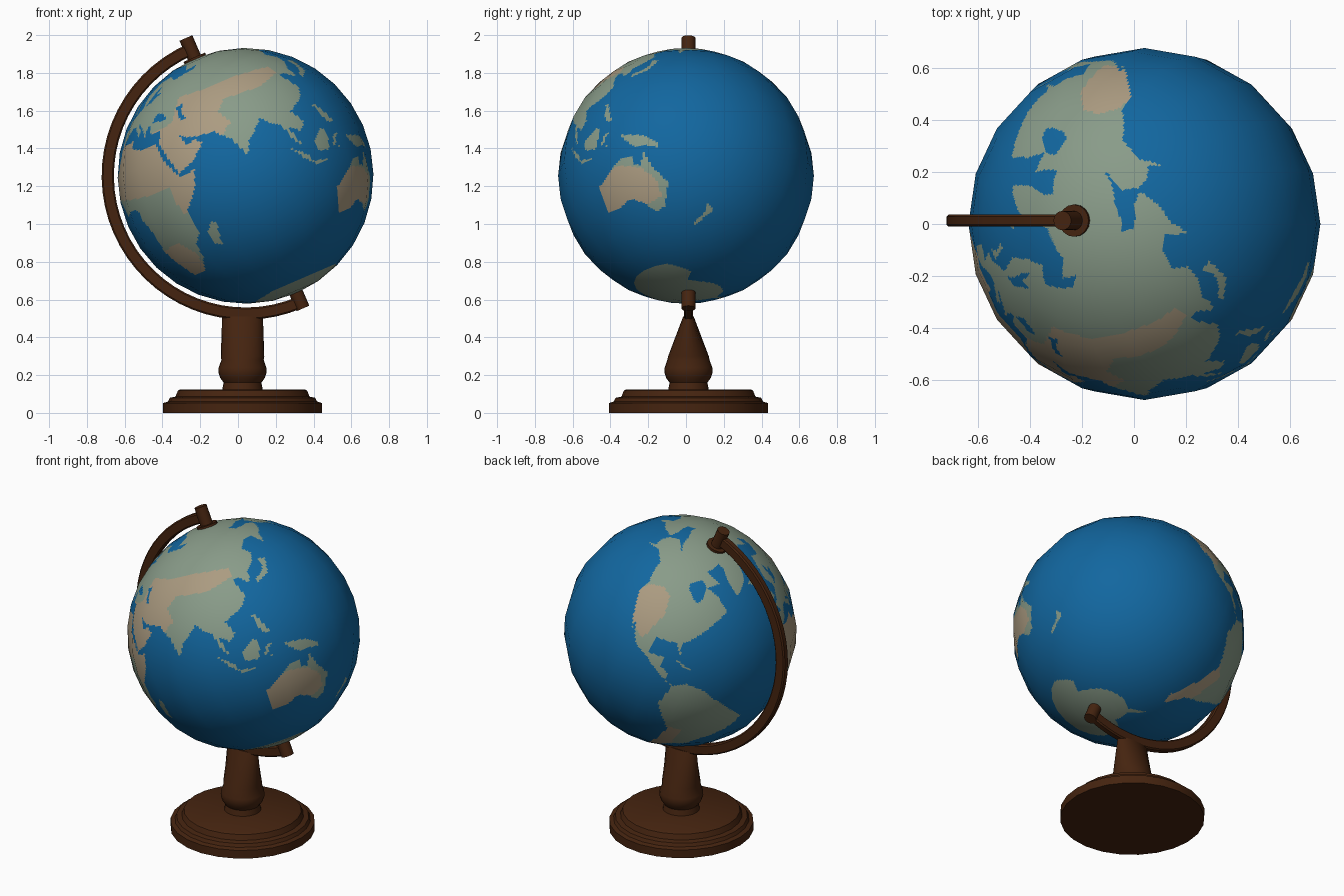
import bpy, bmesh, math
from mathutils import Matrix, Vector

cube = bpy.data.objects.get("Cube")
if cube:
    bpy.data.objects.remove(cube, do_unlink=True)

TILT = math.radians(23.4)
CENTRE = Vector((0.04, 0, 1.255))
RADIUS = 0.677
FRONT_LONGITUDE = 72
STAND_X, STAND_Y = 0.024, 0.013


def material(name, red, green, blue):
    mat = bpy.data.materials.new(name)
    mat.use_nodes = True
    mat.diffuse_color = (red, green, blue, 1)
    shader = next(n for n in mat.node_tree.nodes if n.type == "BSDF_PRINCIPLED")
    shader.inputs["Base Color"].default_value = (red, green, blue, 1)
    shader.inputs["Roughness"].default_value = 0.6
    return mat


ocean_blue = material("ocean_blue", 0.006, 0.135, 0.35)
land_green = material("land_green", 0.25, 0.33, 0.25)
desert_tan = material("desert_tan", 0.41, 0.33, 0.22)
dark_wood = material("dark_wood", 0.06, 0.0175, 0.005)


def add_object(name, bm, materials):
    mesh = bpy.data.meshes.new(name)
    bm.to_mesh(mesh)
    bm.free()
    for mat in materials:
        mesh.materials.append(mat)
    obj = bpy.data.objects.new(name, mesh)
    bpy.context.collection.objects.link(obj)
    return obj


def smooth(obj, degrees=35):
    bpy.ops.object.select_all(action="DESELECT")
    obj.select_set(True)
    bpy.context.view_layer.objects.active = obj
    bpy.ops.object.shade_smooth_by_angle(angle=math.radians(degrees))


def profile_edges(bm, points, closed=False):
    verts = [bm.verts.new(p) for p in points]
    edges = [bm.edges.new(pair) for pair in zip(verts, verts[1:])]
    if closed:
        edges.append(bm.edges.new((verts[-1], verts[0])))
    return verts + edges


def lathe(name, profile, squash=None):
    bm = bmesh.new()
    geom = profile_edges(bm, [(r, 0, z) for r, z in profile])
    bmesh.ops.spin(bm, geom=geom, cent=(0, 0, 0), axis=(0, 0, 1),
                   angle=math.tau, steps=24)
    bmesh.ops.remove_doubles(bm, verts=bm.verts, dist=0.0005)
    bmesh.ops.recalc_face_normals(bm, faces=bm.faces)
    if squash:
        for v in bm.verts:
            v.co.y *= squash(v.co.z)
    obj = add_object(name, bm, [dark_wood])
    obj.location = (STAND_X, STAND_Y, 0)
    smooth(obj)
    return obj


# Geography: outlines as (longitude, latitude)
regions = {"sea": [], "land": [], "dry": []}


def region(kind, *outline):
    lons, lats = zip(*outline)
    regions[kind].append((outline, min(lons), max(lons), min(lats), max(lats)))


def inside(kind, lon, lat):
    for outline, west, east, south, north in regions[kind]:
        if not (west <= lon <= east and south <= lat <= north):
            continue
        hit = False
        for (ax, ay), (bx, by) in zip(outline, outline[1:] + outline[:1]):
            if (ay > lat) != (by > lat) and lon < ax + (lat - ay) * (bx - ax) / (by - ay):
                hit = not hit
        if hit:
            return True
    return False


# Europe and western Asia
region("land", (-9, 43), (-9, 37), (-5, 36), (0, 39), (4, 43), (9, 44), (16, 38), (18, 40),
       (13, 45), (19, 42), (23, 36), (24, 41), (30, 41), (50, 40), (60, 50), (67, 69),
       (40, 66), (28, 71), (14, 68), (5, 61), (8, 58), (9, 54), (0, 49), (-4, 48), (-1, 44))
region("land", (27, 37), (36, 36), (35, 30), (43, 13), (52, 16), (59, 22), (56, 25), (51, 24),
       (48, 30), (51, 28), (57, 26), (67, 25), (72, 60), (55, 50), (45, 42), (27, 41))
# Southern and eastern Asia
region("land", (66, 25), (70, 21), (73, 18), (77, 8), (80, 14), (90, 22), (94, 17), (98, 15),
       (99, 8), (103, 2), (100, 13), (105, 9), (109, 12), (106, 19), (110, 21), (116, 23),
       (121, 28), (119, 35), (118, 39), (122, 39), (126, 34), (129, 37), (128, 41),
       (100, 50), (66, 45))
region("land", (55, 42), (100, 40), (128, 40), (135, 44), (140, 50), (136, 54), (143, 59),
       (155, 60), (157, 52), (163, 58), (180, 63), (189, 66), (180, 69), (158, 70),
       (150, 76), (104, 78), (70, 73), (66, 69), (50, 60))
# Africa and its island
region("land", (-6, 36), (10, 37), (11, 33), (20, 31), (32, 31), (37, 20), (43, 11), (51, 12),
       (48, 4), (40, -4), (40, -15), (35, -20), (33, -27), (27, -34), (18, -34), (12, -18),
       (13, -8), (9, 1), (9, 4), (4, 6), (-8, 4), (-17, 13), (-16, 24), (-10, 31))
region("land", (44, -17), (49, -12), (50, -16), (47, -25), (44, -23))
# The Americas
region("land", (-168, 66), (-162, 71), (-130, 70), (-95, 72), (-82, 70), (-64, 66), (-78, 62),
       (-65, 59), (-56, 52), (-65, 45), (-76, 35), (-81, 31), (-80, 25), (-84, 30), (-97, 28),
       (-97, 19), (-88, 21), (-88, 16), (-83, 14), (-82, 9), (-77, 8), (-85, 11), (-94, 16),
       (-105, 20), (-113, 31), (-110, 23), (-117, 33), (-124, 42), (-124, 48), (-134, 58),
       (-150, 60), (-163, 55), (-158, 59), (-165, 62))
region("land", (-78, 8), (-72, 12), (-62, 10), (-51, 4), (-35, -6), (-39, -17), (-48, -26),
       (-57, -36), (-65, -43), (-68, -55), (-74, -50), (-71, -20), (-81, -5))
region("land", (-84, 23), (-70, 19), (-75, 19))
# Australia and the neighbouring islands
region("land", (114, -22), (122, -18), (130, -12), (136, -12), (136, -16), (140, -17),
       (142, -11), (146, -19), (153, -26), (150, -37), (145, -39), (138, -34), (131, -31),
       (123, -34), (115, -34))
region("land", (131, -1), (141, -3), (148, -7), (150, -10), (143, -8), (138, -8), (133, -4))
region("land", (95, 5), (104, -3), (105, -6), (115, -8), (106, -8), (101, -3))
region("land", (109, 2), (117, 7), (119, 4), (116, -4), (110, -3))
region("land", (119, -5), (121, 1), (125, 2), (122, -1), (123, -5), (121, -2))
region("land", (120, 18), (122, 18), (126, 7), (122, 8))
region("land", (173, -35), (178, -38), (175, -41), (168, -46), (167, -45), (173, -40))
# Northern islands
region("land", (130, 32), (140, 35), (145, 43), (141, 45), (139, 38), (132, 35))
region("land", (-5, 50), (1, 52), (-3, 58), (-6, 57), (-3, 54))
region("land", (-24, 65), (-18, 63), (-14, 65), (-20, 66))
# Polar caps
region("land", (-170, 75), (-150, 72), (-125, 69), (-85, 70), (-75, 74), (-68, 77), (-57, 75),
       (-53, 68), (-44, 60), (-25, 69), (-18, 76), (-10, 80), (20, 80), (50, 78), (54, 71),
       (70, 73), (104, 77), (150, 74), (190, 75), (190, 90), (-170, 90))
region("land", (-170, -78), (-150, -77), (-100, -73), (-70, -72), (-60, -63), (-62, -73),
       (-35, -78), (-10, -71), (50, -66), (140, -66), (170, -72), (165, -78), (190, -78),
       (190, -90), (-170, -90))
# Inland seas
region("sea", (28, 42), (41, 41), (37, 45), (32, 46))
region("sea", (48, 45), (53, 46), (51, 41), (54, 37), (50, 37))
region("sea", (13, 54), (20, 55), (29, 60), (22, 60), (24, 65), (18, 62), (17, 58))
region("sea", (-95, 60), (-93, 57), (-82, 52), (-79, 55), (-78, 62), (-86, 65))
# Dry country
region("dry", (-20, 13), (22, 9), (36, 9), (37, -5), (44, -4), (53, 13), (60, 22), (50, 37),
       (-12, 37))
region("dry", (36, 37), (44, 38), (50, 51), (75, 49), (95, 49), (118, 46), (119, 41),
       (100, 37), (78, 39), (72, 33), (76, 26), (70, 22), (44, 24))
region("dry", (10, -17), (25, -16), (31, -24), (28, -36), (15, -36))
region("dry", (112, -20), (128, -15), (140, -18), (147, -24), (149, -32), (138, -36), (112, -36))
region("dry", (-122, 47), (-112, 51), (-103, 49), (-99, 40), (-103, 24), (-112, 27), (-125, 36))
region("dry", (-73, -18), (-63, -20), (-62, -40), (-65, -56), (-77, -52))

# Globe ball: coarse facets, finely divided so the map can be coloured per face
bm = bmesh.new()
bmesh.ops.create_uvsphere(bm, u_segments=20, v_segments=16, radius=RADIUS)
bmesh.ops.subdivide_edges(bm, edges=bm.edges, cuts=13, use_grid_fill=True)
for face in bm.faces:
    face.smooth = True
    p = face.calc_center_median().normalized()
    lat = math.degrees(math.asin(p.z))
    lon = FRONT_LONGITUDE + math.degrees(math.atan2(p.x, -p.y))
    lon = (lon + 170) % 360 - 170
    if inside("land", lon, lat) and not inside("sea", lon, lat):
        face.material_index = 2 if inside("dry", lon, lat) else 1
globe = add_object("globe_ball", bm, [ocean_blue, land_green, desert_tan])
globe.data.normals_split_custom_set_from_vertices(
    [v.co.normalized() for v in globe.data.vertices])
globe.location = CENTRE
globe.rotation_euler.y = -TILT

# Turned base and stem; the stem flattens to a wedge under the arm
lathe("base", [(0, 0), (0.42, 0), (0.42, 0.052), (0.395, 0.06), (0.385, 0.08), (0.355, 0.086),
               (0.342, 0.118), (0.33, 0.125), (0, 0.125)])
lathe("stem", [(0, 0.12), (0.108, 0.12), (0.1, 0.16), (0.118, 0.185), (0.128, 0.215),
               (0.126, 0.24), (0.112, 0.28), (0.115, 0.3), (0.108, 0.51), (0, 0.51)],
      lambda z: 1 - 0.74 * max(0, z - 0.28) / 0.23)

# Half-ring arm running from pole to pole
bm = bmesh.new()
half = 0.023
corners = [(0.697, -half, 0), (0.762, -half, 0), (0.762, half, 0), (0.697, half, 0)]
turn = Matrix.Rotation(-math.pi / 2 - TILT, 4, "Y")
geom = profile_edges(bm, [turn @ Vector(c) for c in corners], closed=True)
bmesh.ops.spin(bm, geom=geom, cent=(0, 0, 0), axis=(0, -1, 0), angle=math.pi, steps=32)
bmesh.ops.holes_fill(bm, edges=[e for e in bm.edges if e.is_boundary])
bmesh.ops.recalc_face_normals(bm, faces=bm.faces)
arm = add_object("arm", bm, [dark_wood])
arm.location = (CENTRE.x, STAND_Y, CENTRE.z)
bevel = arm.modifiers.new("soft_edges", "BEVEL")
bevel.width = 0.008
smooth(arm)


# Pivot knobs and collar on the tilted axis
def axis_cylinder(name, start, end, radius):
    bm = bmesh.new()
    bmesh.ops.create_cone(bm, cap_ends=True, segments=16, radius1=radius, radius2=radius,
                          depth=abs(end - start))
    obj = add_object(name, bm, [dark_wood])
    axis = Vector((-math.sin(TILT), 0, math.cos(TILT)))
    obj.location = CENTRE + axis * (start + end) / 2 + Vector((0, STAND_Y, 0))
    obj.rotation_euler.y = -TILT
    smooth(obj)


axis_cylinder("top_knob", 0.665, 0.795, 0.037)
axis_cylinder("top_collar", 0.665, 0.684, 0.062)
axis_cylinder("bottom_knob", -0.665, -0.765, 0.037)
